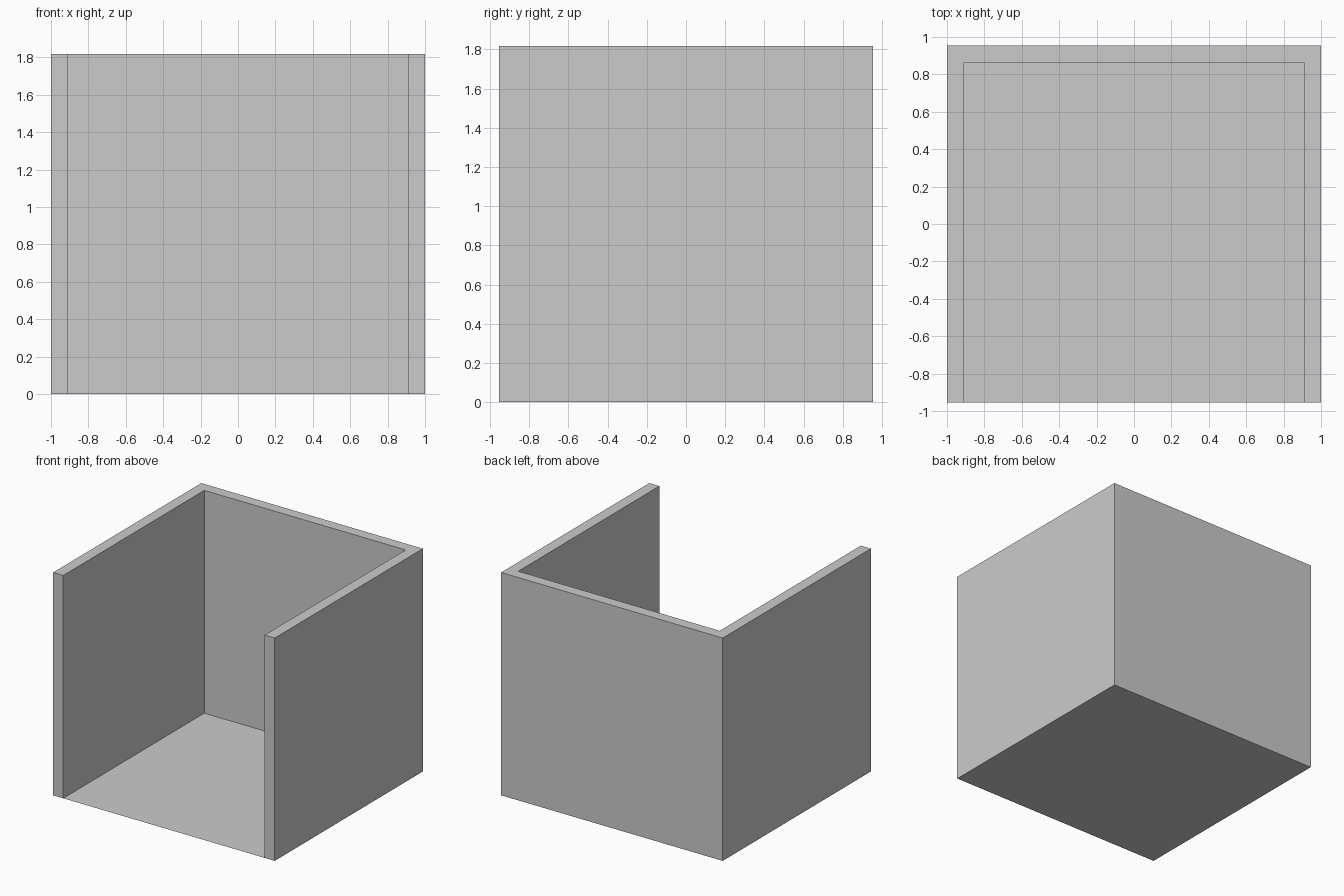
import bpy, bmesh

if "Cube" in bpy.data.objects:
    bpy.data.objects.remove(bpy.data.objects["Cube"])

T = 1 / 11            # wall thickness
X, Y, H = 1.0, 10.5 / 11, 20 / 11


def make_object(name, outline, height=0.0):
    """Flat outline on z = 0, optionally extruded upward."""
    bm = bmesh.new()
    face = bm.faces.new([bm.verts.new((x, y, 0)) for x, y in outline])
    if height:
        bottom = bmesh.ops.extrude_face_region(bm, geom=[face], use_keep_orig=True)
        top = [g for g in bottom["geom"] if isinstance(g, bmesh.types.BMVert)]
        bmesh.ops.translate(bm, verts=top, vec=(0, 0, height))
        bmesh.ops.recalc_face_normals(bm, faces=bm.faces)
    mesh = bpy.data.meshes.new(name)
    bm.to_mesh(mesh)
    bm.free()
    obj = bpy.data.objects.new(name, mesh)
    bpy.context.collection.objects.link(obj)
    return obj


# U-shaped wall, open at the front
half = [(X - T, Y - T), (X - T, -Y), (X, -Y), (X, Y)]
make_object("walls", half + [(-x, y) for x, y in reversed(half)], H)

# Thin floor sheet between the walls
make_object("floor", [(-X + T, -Y), (X - T, -Y), (X - T, Y - T), (-X + T, Y - T)])
